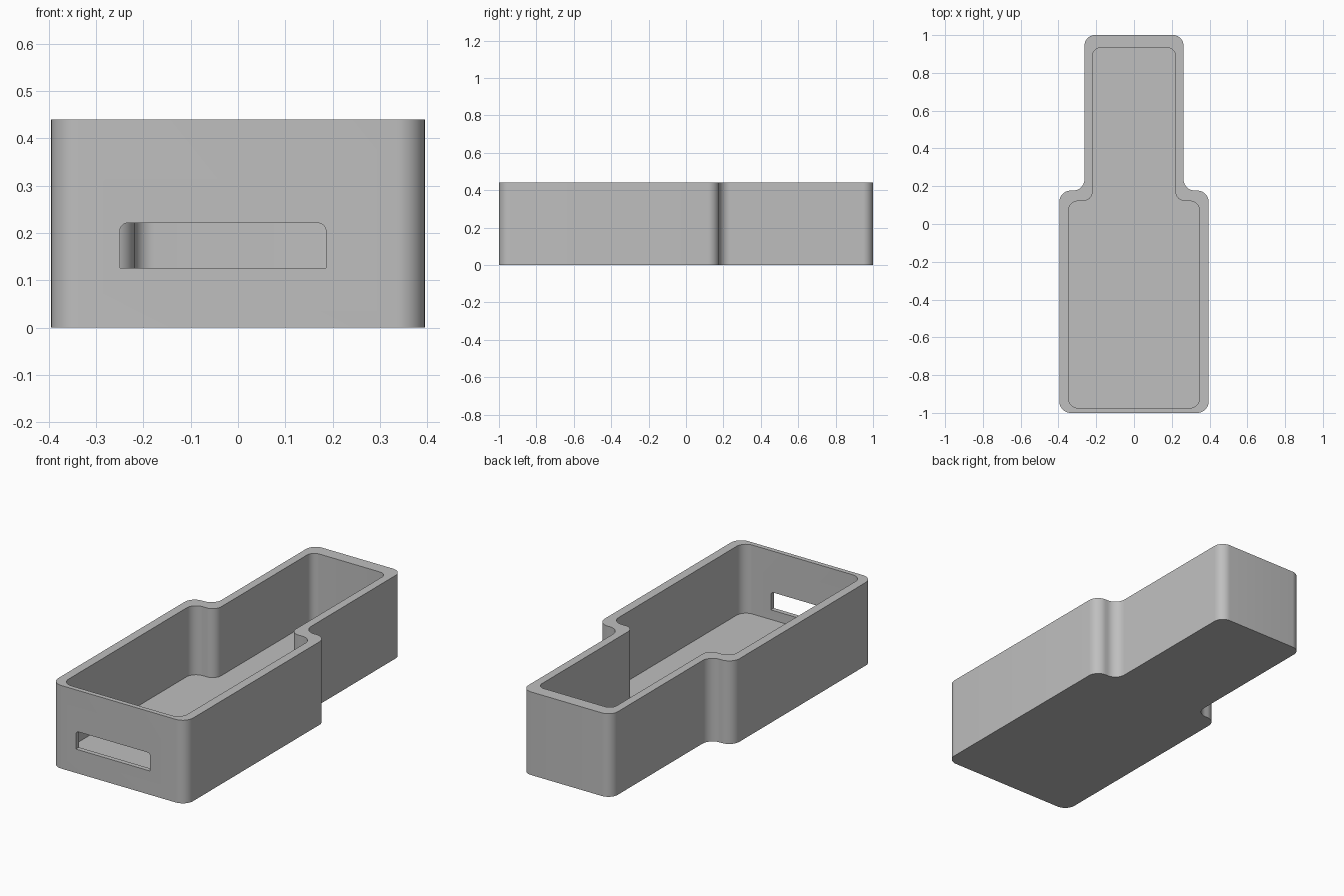
import bpy, bmesh, math
from mathutils import Vector

cube = bpy.data.objects.get("Cube")
if cube:
    bpy.data.objects.remove(cube, do_unlink=True)

grey = bpy.data.materials.new("plain_grey")
grey.use_nodes = True
colour = (0.52, 0.52, 0.52, 1)
grey.diffuse_color = colour
grey.node_tree.nodes["Principled BSDF"].inputs["Base Color"].default_value = colour


def fillet(corners, steps=10):
    """Round each (x, y, radius) corner of a closed outline."""
    out = []
    for i, (x, y, r) in enumerate(corners):
        p = Vector((x, y))
        if r == 0:
            out.append(p)
            continue
        a = (Vector(corners[i - 1][:2]) - p).normalized()
        b = (Vector(corners[(i + 1) % len(corners)][:2]) - p).normalized()
        # Corners are square, so the arc centre lies along a + b
        centre = p + (a + b) * r
        for k in range(steps + 1):
            t = k / steps * math.pi / 2
            out.append(centre - b * r * math.cos(t) - a * r * math.sin(t))
    return out


def prism(name, outline, low, high, to_3d):
    """Extrude a flat outline between two depths."""
    bm = bmesh.new()
    base = bm.faces.new([bm.verts.new(to_3d(p.x, p.y, low)) for p in outline])
    res = bmesh.ops.extrude_face_region(bm, geom=[base])
    shift = Vector(to_3d(0, 0, high)) - Vector(to_3d(0, 0, low))
    moved = [v for v in res["geom"] if isinstance(v, bmesh.types.BMVert)]
    bmesh.ops.translate(bm, verts=moved, vec=shift)
    bmesh.ops.recalc_face_normals(bm, faces=bm.faces)
    mesh = bpy.data.meshes.new(name)
    bm.to_mesh(mesh)
    bm.free()
    mesh.materials.append(grey)
    obj = bpy.data.objects.new(name, mesh)
    bpy.context.collection.objects.link(obj)
    return obj


def bottle_outline(wide, narrow, front, shoulder, back, r, r_neck, r_back):
    """Wide front body stepping in to a narrow rear, mirrored in x."""
    half = [(wide, front, r), (wide, shoulder, r),
            (narrow, shoulder, r_neck), (narrow, back, r_back)]
    return fillet(half + [(-x, y, q) for x, y, q in reversed(half)])


def upright(x, y, d):
    return (x, y, d)


def facing_front(x, z, d):
    return (x, d, z)


# Outer body
tray = prism("open_tray", bottle_outline(0.395, 0.262, -1, 0.177, 1, 0.06, 0.06, 0.055),
             0, 0.44, upright)

# Hollow interior
hollow = prism("hollow_cutter",
               bottle_outline(0.348, 0.219, -0.975, 0.122, 0.933, 0.055, 0.05, 0.042),
               0.075, 0.6, upright)

# Slot through the front wall, rounded at its upper corners
slot = prism("slot_cutter",
             fillet([(-0.25, 0.126, 0), (0.186, 0.126, 0),
                     (0.186, 0.221, 0.017), (-0.25, 0.221, 0.017)]),
             -1.1, -0.9, facing_front)

bpy.ops.object.select_all(action="DESELECT")
tray.select_set(True)
bpy.context.view_layer.objects.active = tray
for cutter in (hollow, slot):
    cutter.hide_render = True
    mod = tray.modifiers.new(cutter.name, "BOOLEAN")
    mod.operation = "DIFFERENCE"
    mod.solver = "EXACT"
    mod.object = cutter
    bpy.ops.object.modifier_apply(modifier=mod.name)
    bpy.data.objects.remove(cutter, do_unlink=True)

bpy.ops.object.shade_smooth_by_angle(angle=math.radians(30))
